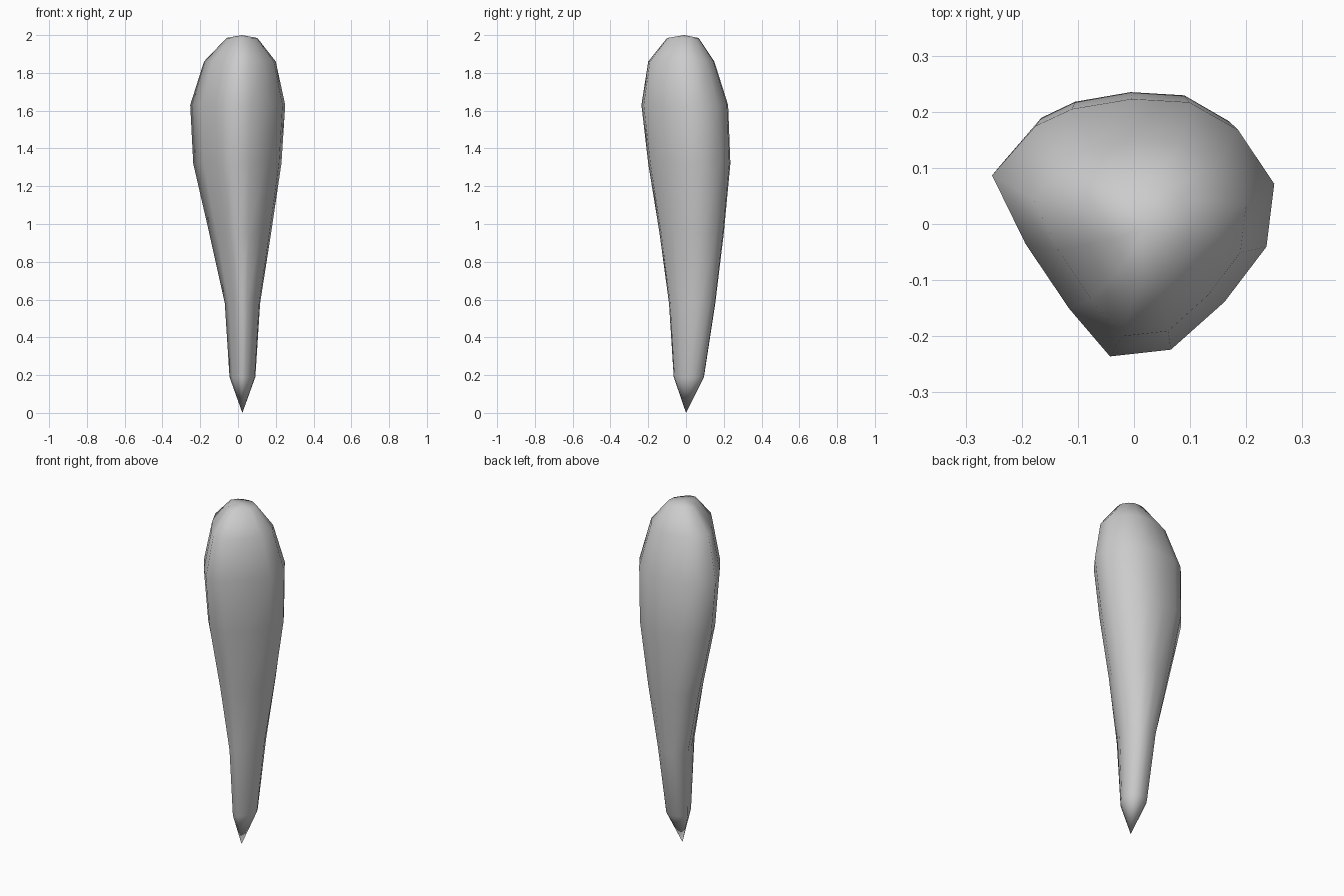
import bpy, bmesh

if "Cube" in bpy.data.objects:
    bpy.data.objects.remove(bpy.data.objects["Cube"])

# Twelve-sided, slightly triangular cross-section (widest ring seen from above)
OUTLINE = [(0.252, 0.072), (0.187, 0.168), (0.10, 0.217), (-0.003, 0.223),
           (-0.110, 0.205), (-0.175, 0.175), (-0.253, 0.087), (-0.193, -0.035),
           (-0.115, -0.15), (-0.042, -0.235), (0.067, -0.223), (0.163, -0.138),
           (0.238, -0.04)]

# Height, then x and y extents of each ring
RINGS = [(0.19, -0.045, 0.092, -0.065, 0.095),
         (0.58, -0.07, 0.117, -0.09, 0.155),
         (0.95, -0.152, 0.175, -0.14, 0.20),
         (1.32, -0.237, 0.23, -0.20, 0.235),
         (1.63, -0.253, 0.25, -0.236, 0.223),
         (1.86, -0.18, 0.20, -0.20, 0.15),
         (1.985, -0.06, 0.102, -0.10, 0.067)]


def fit(v, src, lo, hi):
    return lo + (v - min(src)) / (max(src) - min(src)) * (hi - lo)


xs, ys = zip(*OUTLINE)
n = len(OUTLINE)
bm = bmesh.new()

# Stack of rings
loops = [[bm.verts.new((fit(x, xs, x0, x1), fit(y, ys, y0, y1), z)) for x, y in OUTLINE]
         for z, x0, x1, y0, y1 in RINGS]
for a, b in zip(loops, loops[1:]):
    for i in range(n):
        j = (i + 1) % n
        bm.faces.new((a[i], a[j], b[j], b[i]))

# Pointed foot and shallow crown
tip = bm.verts.new((0.023, 0.0, 0.0))
crown = bm.verts.new((0.02, -0.01, 2.0))
for i in range(n):
    j = (i + 1) % n
    bm.faces.new((tip, loops[0][j], loops[0][i]))
    bm.faces.new((crown, loops[-1][i], loops[-1][j]))

bmesh.ops.recalc_face_normals(bm, faces=bm.faces)
mesh = bpy.data.meshes.new("tapered_body")
bm.to_mesh(mesh)
bm.free()
for p in mesh.polygons:
    p.use_smooth = True
body = bpy.data.objects.new("tapered_body", mesh)
bpy.context.collection.objects.link(body)
